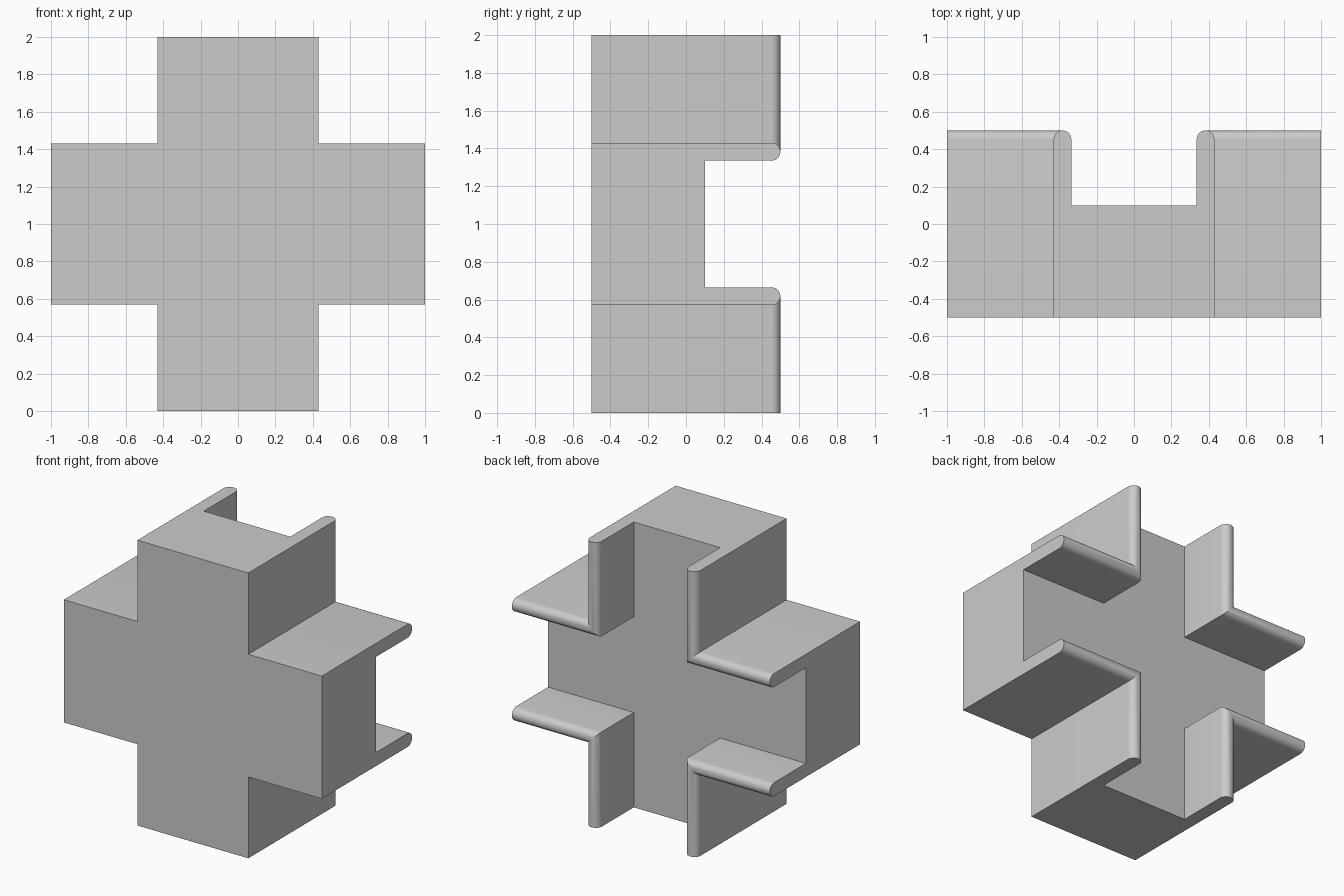
import bpy, bmesh, math
from mathutils import Vector

if "Cube" in bpy.data.objects:
    bpy.data.objects.remove(bpy.data.objects["Cube"])

OUT, INN = 0.43, 0.335          # outer and inner face of the lips
BACK, FLOOR, REACH = 0.5, 0.1, 1.0
R = (OUT - INN) / 2
MID = (OUT + INN) / 2
ARC = 12

# Cross-section of half an arm: (distance from arm axis, y), with rounded lip
profile = [(0, -BACK), (OUT, -BACK)]
profile += [(MID + R * math.cos(math.pi * i / ARC),
             BACK - R + R * math.sin(math.pi * i / ARC)) for i in range(ARC + 1)]
profile += [(INN, FLOOR), (0, FLOOR)]

# One quarter: sweep the section from the upper arm round a mitre into the side arm
bm = bmesh.new()
rows = [[bm.verts.new(p) for p in ((d, y, REACH), (d, y, d), (REACH, y, d))]
        for d, y in profile]
for a, b in zip(rows, rows[1:]):
    for k in (0, 1):
        bm.faces.new((a[k], a[k + 1], b[k + 1], b[k]))
for k in (0, 2):
    bm.faces.new([r[k] for r in rows])

# Mirror the quarter into the full cross and clean up flat faces
for axis in ('X', 'Z'):
    bmesh.ops.mirror(bm, geom=bm.verts[:] + bm.edges[:] + bm.faces[:],
                     merge_dist=0.0001, axis=axis)
    bmesh.ops.remove_doubles(bm, verts=bm.verts[:], dist=0.0001)
bmesh.ops.recalc_face_normals(bm, faces=bm.faces[:])
bmesh.ops.dissolve_limit(bm, angle_limit=math.radians(0.5),
                         verts=bm.verts[:], edges=bm.edges[:])
bmesh.ops.translate(bm, verts=bm.verts[:], vec=Vector((0, 0, REACH)))

mesh = bpy.data.meshes.new("cross_block")
bm.to_mesh(mesh)
bm.free()
cross = bpy.data.objects.new("cross_block", mesh)
bpy.context.collection.objects.link(cross)
bpy.context.view_layer.objects.active = cross
cross.select_set(True)
bpy.ops.object.shade_smooth_by_angle(angle=math.radians(30))
